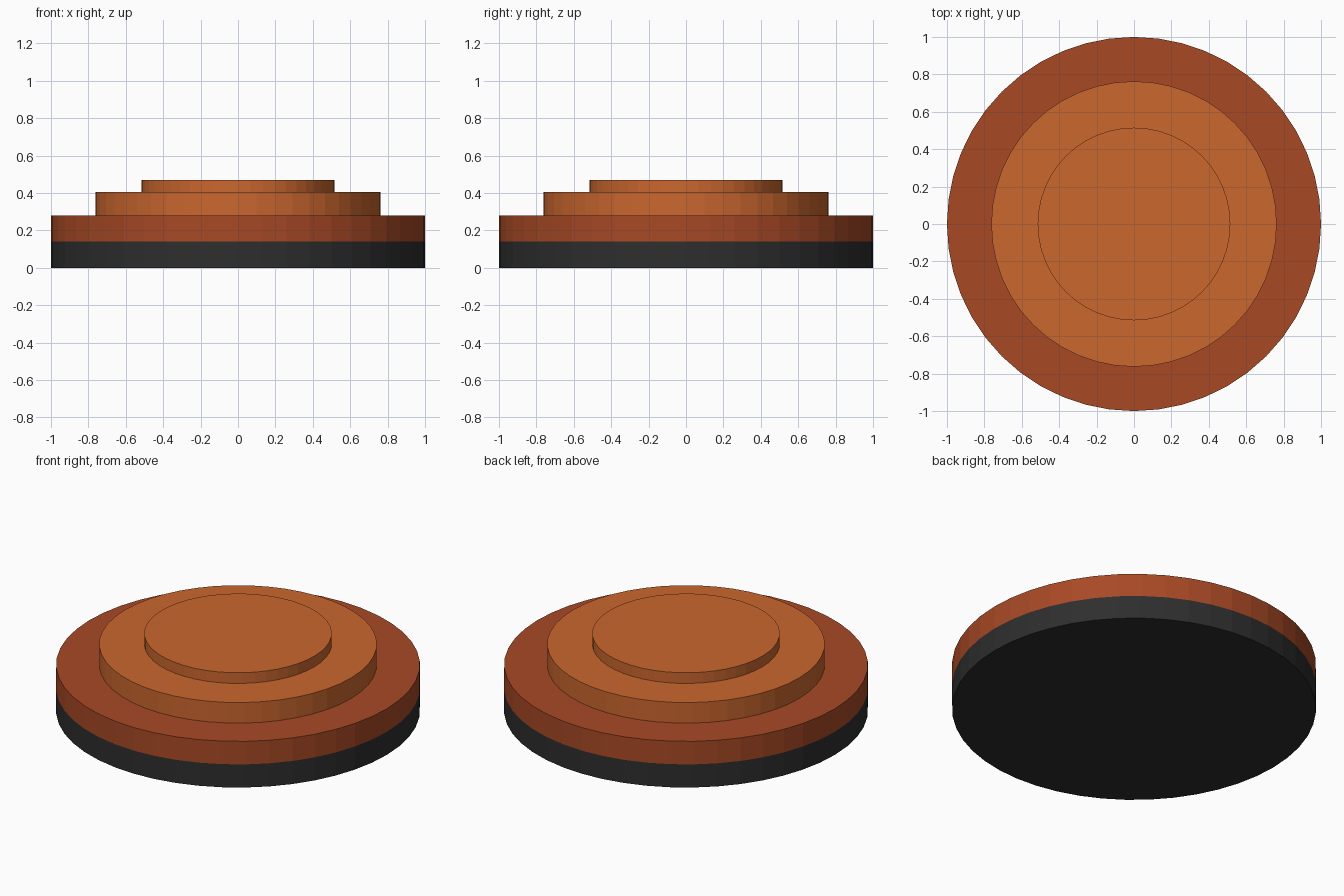
import bpy

if "Cube" in bpy.data.objects:
    bpy.data.objects.remove(bpy.data.objects["Cube"])

SIDES = 48


def material(name, srgb):
    m = bpy.data.materials.new(name)
    lin = [((c / 255 + 0.055) / 1.055) ** 2.4 for c in srgb]
    m.diffuse_color = (*lin, 1)
    m.use_nodes = True
    m.node_tree.nodes["Principled BSDF"].inputs["Base Color"].default_value = m.diffuse_color
    return m


def disc(name, radius, bottom, top, mat):
    bpy.ops.mesh.primitive_cylinder_add(
        vertices=SIDES, radius=radius, depth=top - bottom,
        location=(0, 0, (bottom + top) / 2))
    ob = bpy.context.object
    ob.name = name
    ob.data.materials.append(mat)
    return ob


black = material("black", (46, 46, 46))
rust = material("rust", (168, 73, 37))
orange = material("orange", (203, 103, 46))

# Stacked discs from the ground up
disc("base_disc", 1.0, 0.0, 0.14, black)
disc("rim_disc", 1.0, 0.14, 0.28, rust)
disc("middle_disc", 0.763, 0.28, 0.405, orange)
disc("top_disc", 0.515, 0.405, 0.47, orange)
